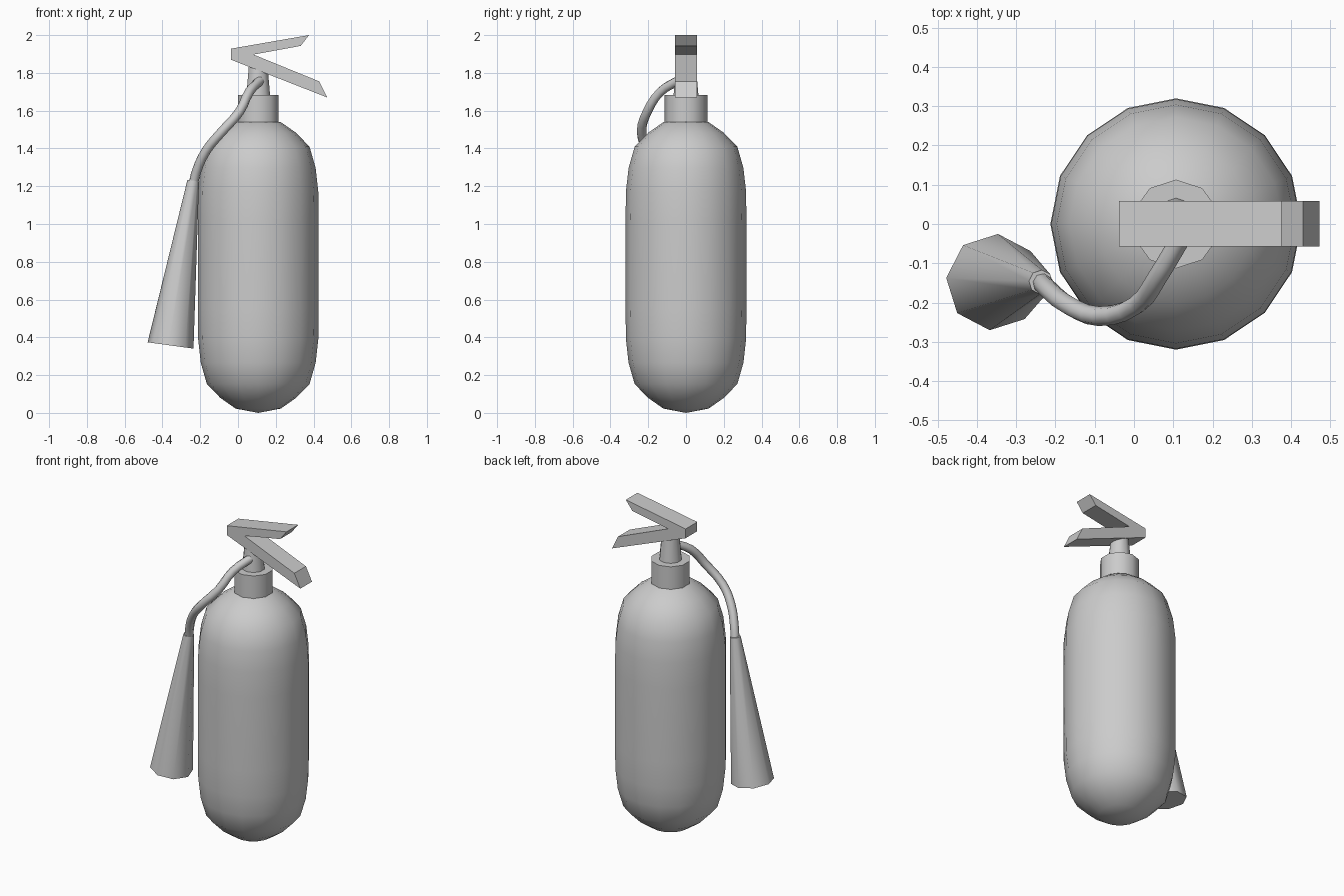
import bpy, bmesh, math
from mathutils import Vector, Matrix

if "Cube" in bpy.data.objects:
    bpy.data.objects.remove(bpy.data.objects["Cube"])

CX = 0.107  # tank axis


def add_mesh(name, bm, smooth=True):
    bmesh.ops.recalc_face_normals(bm, faces=bm.faces)
    me = bpy.data.meshes.new(name)
    bm.to_mesh(me)
    bm.free()
    ob = bpy.data.objects.new(name, me)
    bpy.context.collection.objects.link(ob)
    if smooth:
        smooth_by_angle(ob)
    return ob


def smooth_by_angle(ob):
    bpy.ops.object.select_all(action='DESELECT')
    ob.select_set(True)
    bpy.context.view_layer.objects.active = ob
    bpy.ops.object.shade_smooth_by_angle(angle=math.radians(50))


def lathe(name, profile, sides, matrix, start=0.0):
    """Turn (radius, height) points around local z; close both ends."""
    bm = bmesh.new()
    rings = []
    for r, z in profile:
        if r == 0:
            rings.append([bm.verts.new((0, 0, z))])
        else:
            angles = [start + 2 * math.pi * i / sides for i in range(sides)]
            rings.append([bm.verts.new((r * math.cos(a), r * math.sin(a), z)) for a in angles])
    for a, b in zip(rings, rings[1:]):
        for i in range(sides):
            j = (i + 1) % sides
            corners = [a[i % len(a)], a[j % len(a)], b[j % len(b)], b[i % len(b)]]
            bm.faces.new(list(dict.fromkeys(corners)))
    for ring in (rings[0], rings[-1]):
        if len(ring) > 1:
            bm.faces.new(ring)
    bm.transform(matrix)
    return add_mesh(name, bm)


axis = Matrix.Translation((CX, 0, 0))

# Tank: rounded at both ends, mirrored about its middle height
low = [(0, 0.0), (0.12, 0.023), (0.2, 0.079), (0.272, 0.153), (0.304, 0.265), (0.318, 0.39), (0.32, 0.55)]
lathe("tank", low + [(r, 1.562 - z) for r, z in reversed(low)], 16, axis)

# Collar and valve neck
lathe("collar", [(0.113, 1.535), (0.113, 1.682)], 10, axis, math.pi / 2)
lathe("valve_neck", [(0.067, 1.67), (0.05, 1.86)], 10, axis, math.pi / 2)

# Squeeze handle: V profile extruded across y
bm = bmesh.new()
outline = [(-0.038, 1.928), (0.376, 2.0), (0.332, 1.943), (0.082, 1.897),
           (0.43, 1.755), (0.472, 1.67), (-0.038, 1.87)]
face = bm.faces.new([bm.verts.new((x, -0.057, z)) for x, z in outline])
ext = bmesh.ops.extrude_face_region(bm, geom=[face])
bmesh.ops.translate(bm, vec=(0, 0.115, 0),
                    verts=[v for v in ext["geom"] if isinstance(v, bmesh.types.BMVert)])
add_mesh("squeeze_handle", bm, smooth=False)

# Hose curving from the neck to the horn
path = [(0.117, -0.04, 1.76), (0.06, -0.135, 1.7), (0.008, -0.205, 1.595), (-0.09, -0.235, 1.484),
        (-0.167, -0.207, 1.39), (-0.22, -0.165, 1.278), (-0.237, -0.147, 1.21)]
cu = bpy.data.curves.new("hose", 'CURVE')
cu.dimensions = '3D'
cu.resolution_u = 3
cu.bevel_depth = 0.025
cu.bevel_resolution = 2
cu.use_fill_caps = True
sp = cu.splines.new('BEZIER')
sp.bezier_points.add(len(path) - 1)
for p, co in zip(sp.bezier_points, path):
    p.co = co
    p.handle_left_type = p.handle_right_type = 'AUTO'
hose = bpy.data.objects.new("hose", cu)
bpy.context.collection.objects.link(hose)
bpy.ops.object.select_all(action='DESELECT')
hose.select_set(True)
bpy.context.view_layer.objects.active = hose
bpy.ops.object.convert(target='MESH')
smooth_by_angle(bpy.context.view_layer.objects.active)

# Discharge horn: tilted eight-sided cone
top, bottom = Vector((-0.237, -0.147, 1.23)), Vector((-0.357, -0.148, 0.357))
tilt = math.atan2(top.x - bottom.x, top.z - bottom.z)
lathe("horn", [(0.123, 0), (0.031, (top - bottom).length)], 8,
      Matrix.Translation(bottom) @ Matrix.Rotation(tilt, 4, 'Y'), math.radians(-5))
